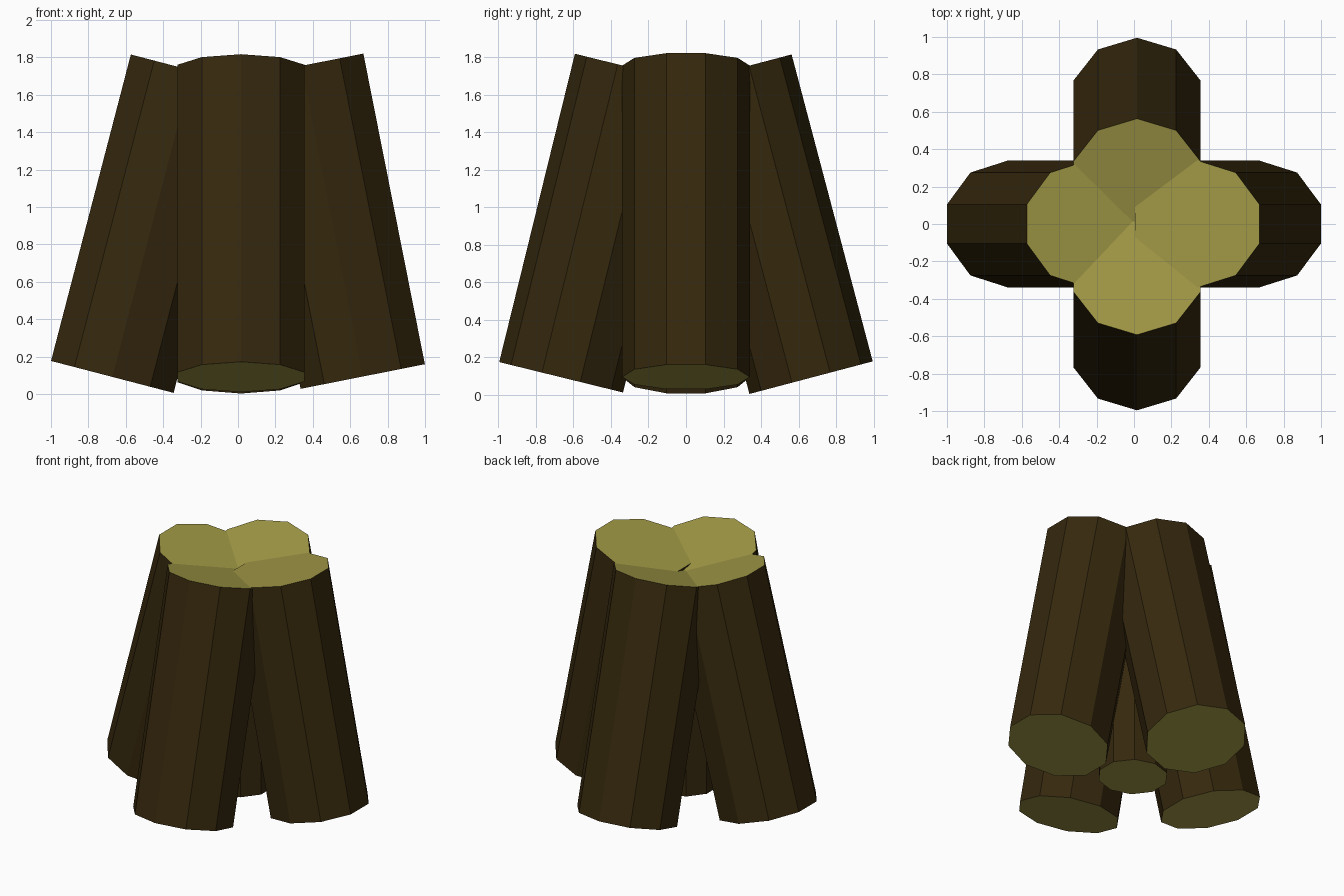
import bpy
from math import radians
from mathutils import Vector, Euler

if "Cube" in bpy.data.objects:
    bpy.data.objects.remove(bpy.data.objects["Cube"])


def material(name, color):
    m = bpy.data.materials.new(name)
    m.diffuse_color = color
    m.use_nodes = True
    m.node_tree.nodes["Principled BSDF"].inputs["Base Color"].default_value = m.diffuse_color
    return m


bark = material("bark", (0.036, 0.021, 0.004, 1))
wood = material("cut_wood", (0.35, 0.31, 0.06, 1))


def log(name, base, tilt_x, tilt_y, length=1.693, scale=1.0):
    """Ten-sided log whose bottom cap is centred on base, with cut-wood ends."""
    rot = Euler((radians(tilt_x), radians(tilt_y), 0))
    axis = rot.to_matrix() @ Vector((0, 0, 1))
    bpy.ops.mesh.primitive_cylinder_add(
        vertices=10, radius=1, depth=1,
        location=Vector(base) + axis * length / 2, rotation=rot)
    ob = bpy.context.object
    ob.name = name
    ob.scale = (0.356 * scale, 0.34 * scale, length)
    ob.data.materials.append(bark)
    ob.data.materials.append(wood)
    for face in ob.data.polygons:
        face.use_smooth = False
        face.material_index = 1 if abs(face.normal.z) > 0.5 else 0
    return ob


# Four logs leaning together
log("left_log", (-0.672, 0, 0.092), 0, 14.6)
log("right_log", (0.667, 0, 0.094), 0, -11.2)
log("front_log", (0.016, -0.666, 0.092), -13.8, 0)
log("back_log", (0.016, 0.667, 0.09), 14.8, 0)

# Short thin log standing hidden in the middle
log("centre_log", (0.01, 0, 0.092), 0, 0, length=1.16, scale=0.68)
